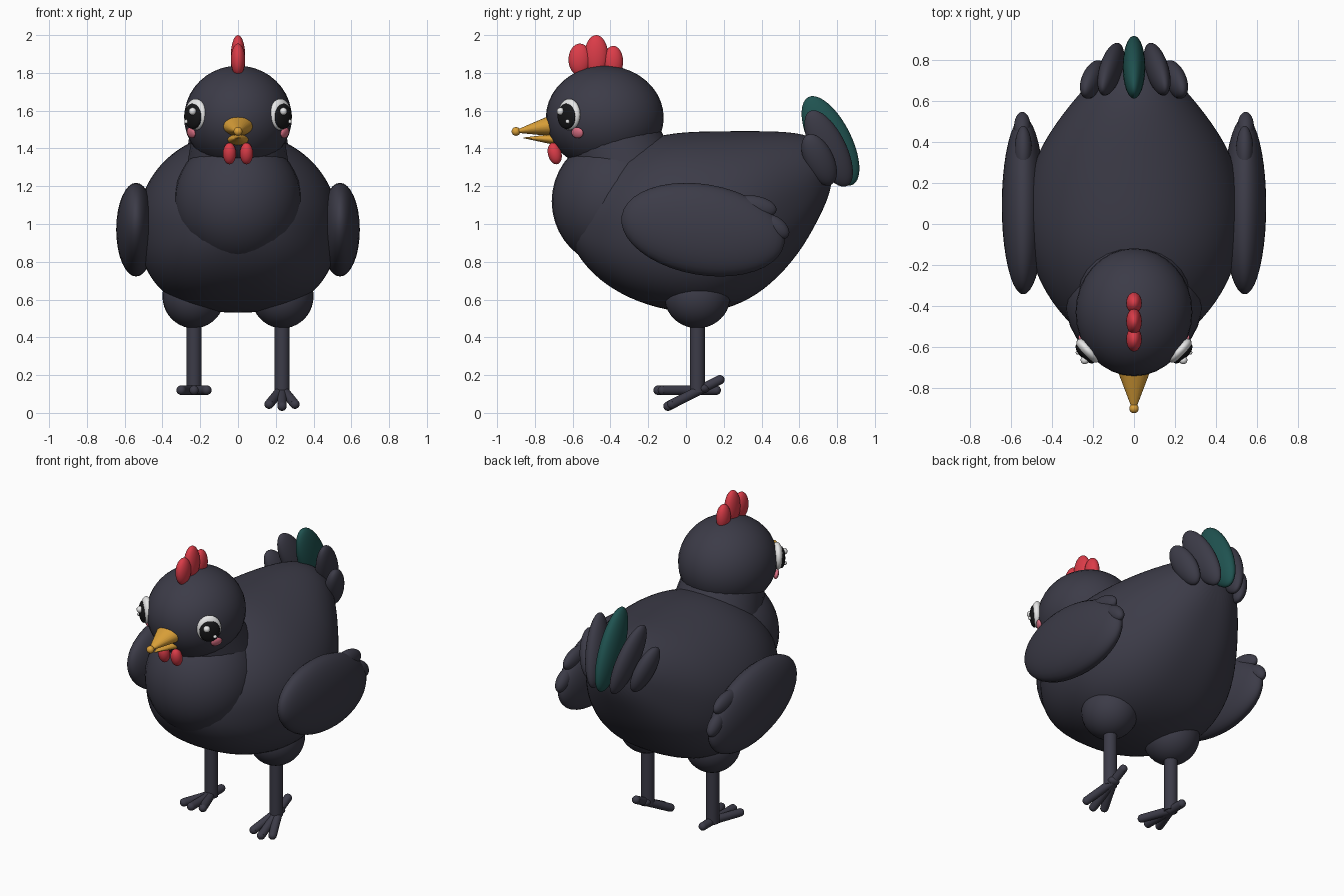
import bpy, bmesh
from math import sin, cos, pi, radians, copysign
from mathutils import Vector, Matrix

if "Cube" in bpy.data.objects:
    bpy.data.objects.remove(bpy.data.objects["Cube"])


def material(name, rgb):
    m = bpy.data.materials.new(name)
    m.use_nodes = True
    m.diffuse_color = (*rgb, 1)
    m.node_tree.nodes["Principled BSDF"].inputs["Base Color"].default_value = (*rgb, 1)
    return m


CHARCOAL = material("charcoal", (.045, .044, .064))
TEAL = material("teal", (.014, .086, .081))
RED = material("red", (.71, .045, .065))
GOLD = material("gold", (.70, .35, .04))
PINK = material("pink", (.7, .16, .23))
WHITE = material("white", (.85, .85, .85))
BLACK = material("black", (.008, .008, .009))


def frame(loc, axis, side, scale):
    """Placement with local z along axis and local x near side."""
    z = Vector(axis).normalized()
    x = Vector(side)
    x = (x - z * x.dot(z)).normalized()
    turn = Matrix((x, z.cross(x), z)).transposed().to_4x4()
    return Matrix.Translation(loc) @ turn @ Matrix.Diagonal((*scale, 1))


def add(name, bm, mat):
    bmesh.ops.recalc_face_normals(bm, faces=bm.faces)
    mesh = bpy.data.meshes.new(name)
    bm.to_mesh(mesh)
    bm.free()
    mesh.materials.append(mat)
    ob = bpy.data.objects.new(name, mesh)
    bpy.context.scene.collection.objects.link(ob)
    bpy.ops.object.select_all(action="DESELECT")
    ob.select_set(True)
    bpy.context.view_layer.objects.active = ob
    bpy.ops.object.shade_smooth_by_angle(angle=radians(40))
    return ob


def ellipsoid(name, loc, radii, mat, axis=(0, 0, 1), side=(1, 0, 0)):
    bm = bmesh.new()
    bmesh.ops.create_uvsphere(bm, u_segments=32, v_segments=20, radius=1,
                              matrix=frame(loc, axis, side, radii))
    return add(name, bm, mat)


def cone(name, start, end, r1, r2, mat, flat=1, ball=False):
    """Tapered rod between two points, with an optional rounded tip."""
    a, b = Vector(start), Vector(end)
    bm = bmesh.new()
    bmesh.ops.create_cone(bm, cap_ends=True, segments=24, radius1=r1, radius2=r2,
                          depth=(b - a).length,
                          matrix=frame((a + b) / 2, b - a, (1, 0, 0), (1, flat, 1)))
    if ball:
        bmesh.ops.create_uvsphere(bm, u_segments=16, v_segments=10, radius=r2,
                                  matrix=Matrix.Translation(b))
    return add(name, bm, mat)


def ring_point(angle, w, h):
    """Point on an ellipse whose lower half is fuller than its upper half."""
    c, s = cos(angle), sin(angle)
    power = .8 if s < 0 else 1
    return w * copysign(abs(c) ** power, c), h * copysign(abs(s) ** power, s)


def loft(name, stations, front, back, mat, n=28):
    """Skin of rings (y, bottom, top, half width) closed by two poles."""
    bm = bmesh.new()
    rings = []
    for y, lo, hi, w in stations:
        points = [ring_point(2 * pi * i / n, w, (hi - lo) / 2) for i in range(n)]
        rings.append([bm.verts.new((x, y, (lo + hi) / 2 + z)) for x, z in points])
    for r, s in zip(rings, rings[1:]):
        for i in range(n):
            j = (i + 1) % n
            bm.faces.new((r[i], r[j], s[j], s[i]))
    for ring, pole in ((rings[0], front), (rings[-1], back)):
        p = bm.verts.new(pole)
        for i in range(n):
            bm.faces.new((ring[i], ring[(i + 1) % n], p))
    ob = add(name, bm, mat)
    ob.modifiers.new("Smooth", "SUBSURF").levels = 2
    ob.modifiers["Smooth"].render_levels = 2
    return ob


# Body, breast, neck and head
loft("body", [(-.62, .92, 1.10, .11), (-.56, .81, 1.19, .23), (-.46, .70, 1.31, .345),
              (-.30, .60, 1.42, .46), (-.11, .54, 1.485, .525), (.10, .515, 1.495, .54),
              (.30, .575, 1.495, .495), (.45, .675, 1.495, .415), (.60, .84, 1.485, .30),
              (.70, 1.02, 1.45, .21), (.76, 1.15, 1.39, .12)],
     (0, -.64, 1.01), (0, .78, 1.28), CHARCOAL)
ellipsoid("breast", (0, -.368, 1.12), (.337, .343, .35), CHARCOAL)
cone("neck", (0, -.29, 1.2), (0, -.41, 1.5), .288, .238, CHARCOAL)
ellipsoid("head", (0, -.43, 1.563), (.285, .312, .275), CHARCOAL)

# Comb and beak
for part, y, z, ry, rz in (("front", -.562, 1.87, .06, .085),
                           ("middle", -.475, 1.89, .063, .11),
                           ("back", -.385, 1.86, .052, .083)):
    ellipsoid("comb_" + part, (0, y, z), (.038, ry, rz), RED)
cone("upper_beak", (0, -.69, 1.523), (0, -.9, 1.49), .09, .01, GOLD, flat=.68)
cone("lower_beak", (0, -.69, 1.448), (0, -.86, 1.456), .06, .004, GOLD, flat=.5)
ellipsoid("beak_tip", (0, -.9, 1.49), (.023, .023, .023), GOLD)

# Centre tail feather
ellipsoid("tail_feather_centre", (0, .765, 1.44), (.055, .11, .26), TEAL, axis=(0, -.45, .89))

for s, label in ((1, "left_"), (-1, "right_")):
    # Eye, built outward along the direction it looks
    look, across = Vector((.72 * s, -.69, 0)), Vector((.69 * s, .72, 0))
    eye = Vector((.224 * s, -.618, 1.58))
    up = Vector((0, 0, 1))
    ellipsoid(label + "eye_white", eye, (.074, .083, .035), WHITE, look, across)
    ellipsoid(label + "pupil", eye + look * .02 - up * .009, (.062, .068, .026), BLACK,
              look, across)
    ellipsoid(label + "eye_glint", eye + look * .044 - across * .022 + up * .016,
              (.02, .02, .02), WHITE)
    ellipsoid(label + "eye_small_glint", eye + look * .042 + across * .028 - up * .038,
              (.011, .011, .011), WHITE)
    ellipsoid(label + "cheek", (.248 * s, -.575, 1.483), (.036, .029, .014), PINK,
              (.8 * s, -.5, -.25), across)
    ellipsoid(label + "wattle", (.045 * s, -.695, 1.373), (.035, .036, .058), RED,
              axis=(0, -.25, 1))

    # Wing with two feather tips
    ellipsoid(label + "wing", (.54 * s, .09, .97), (.105, .24, .437), CHARCOAL,
              axis=(0, .985, -.17))
    ellipsoid(label + "wing_upper_tip", (.54 * s, .36, 1.09), (.042, .06, .12), CHARCOAL,
              axis=(0, 1, -.15))
    ellipsoid(label + "wing_lower_tip", (.545 * s, .475, .985), (.04, .05, .083), CHARCOAL,
              axis=(0, .75, -.6))

    # Side tail feathers, fanned outward at the top
    ellipsoid(label + "tail_feather_inner", (.113 * s, .755, 1.4), (.052, .092, .225),
              CHARCOAL, axis=(.08 * s, -.19, .38))
    ellipsoid(label + "tail_feather_outer", (.2 * s, .705, 1.34), (.05, .077, .152),
              CHARCOAL, axis=(.08 * s, -.12, .25))

    # Thigh, shank and toes; the left foot is tipped forward
    ellipsoid(label + "thigh", (.235 * s, .06, .618), (.165, .175, .17), CHARCOAL)
    cone(label + "shank", (.233 * s, .06, .11), (.233 * s, .06, .55), .04, .04, CHARCOAL)
    tip = radians(27) if s > 0 else 0
    ankle = Vector((.233 * s, .09, .13)) if s > 0 else Vector((.233 * s, .06, .12))
    turn = Matrix.Rotation(tip, 3, "X")
    ellipsoid(label + "ankle", ankle, (.036, .036, .026), CHARCOAL)
    for toe, x, y in (("inner", -.068 * s, -.185), ("middle", 0, -.208),
                      ("outer", .068 * s, -.185), ("back", 0, .1)):
        cone(label + toe + "_toe", ankle, ankle + turn @ Vector((x, y, 0)), .025, .025,
             CHARCOAL, ball=True)
